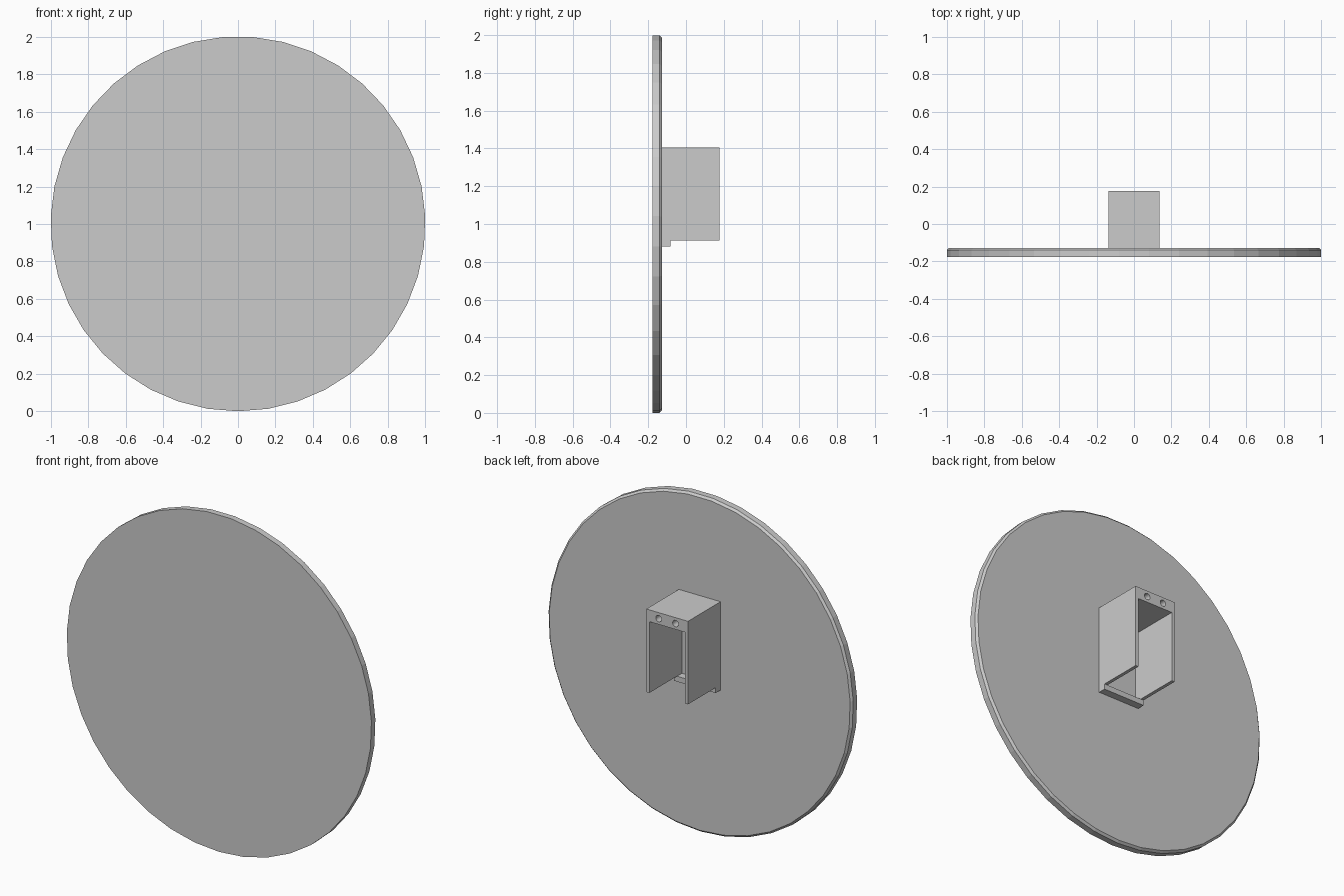
import bpy, bmesh
from math import sin, cos, tau, radians

if "Cube" in bpy.data.objects:
    bpy.data.objects.remove(bpy.data.objects["Cube"], do_unlink=True)

grey = bpy.data.materials.new("plain_grey")
grey.use_nodes = True
grey.diffuse_color = (0.6, 0.6, 0.6, 1)
grey.node_tree.nodes["Principled BSDF"].inputs["Base Color"].default_value = grey.diffuse_color

SIDES = 39
R = 1.0008
FRONT, DISC_BACK, BACK = -0.177, -0.128, 0.177
CHAMFER = 0.012


def loft(name, rings):
    """Closed solid through matching rings of points."""
    bm = bmesh.new()
    loops = [[bm.verts.new(p) for p in ring] for ring in rings]
    bm.faces.new(loops[0])
    bm.faces.new(loops[-1])
    n = len(loops[0])
    for a, b in zip(loops, loops[1:]):
        for i in range(n):
            j = (i + 1) % n
            bm.faces.new((a[i], a[j], b[j], b[i]))
    bmesh.ops.recalc_face_normals(bm, faces=bm.faces)
    mesh = bpy.data.meshes.new(name)
    bm.to_mesh(mesh)
    bm.free()
    mesh.materials.append(grey)
    obj = bpy.data.objects.new(name, mesh)
    bpy.context.collection.objects.link(obj)
    return obj


def extrude(name, outline, y0, y1):
    return loft(name, [[(x, y, z) for x, z in outline] for y in (y0, y1)])


def circle(r, y, n=SIDES, cx=0, cz=R):
    return [(cx + r * sin(tau * i / n), y, cz - r * cos(tau * i / n)) for i in range(n)]


# Round plate, with its back rim chamfered
loft("disc", [circle(R, FRONT), circle(R, DISC_BACK - CHAMFER),
              circle(R - CHAMFER, DISC_BACK)])

# Bracket: thick top block and two thin side walls, open below and behind
W, WALL = 0.137, 0.02
TOP, CEILING, BOTTOM, LIP_BOTTOM = 1.405, 1.335, 0.912, 0.88
half = [(W, TOP), (W, BOTTOM), (W - WALL, BOTTOM), (W - WALL, CEILING)]
arch = half + [(-x, z) for x, z in reversed(half)]
bracket = extrude("bracket", arch, DISC_BACK, BACK)

# Two screw holes in the back of the top block
for side in (-1, 1):
    cutter = loft("hole_cutter", [circle(0.019, y, 24, side * 0.055, 1.37)
                                  for y in (BACK - 0.15, BACK + 0.05)])
    cutter.hide_render = True
    mod = bracket.modifiers.new("hole", "BOOLEAN")
    mod.operation = "DIFFERENCE"
    mod.solver = "EXACT"
    mod.object = cutter
    bpy.context.view_layer.objects.active = bracket
    bpy.ops.object.modifier_apply(modifier=mod.name)
    bpy.data.objects.remove(cutter, do_unlink=True)

# Ledge across the foot of the bracket
extrude("bottom_lip", [(-W, LIP_BOTTOM), (W, LIP_BOTTOM), (W, BOTTOM), (-W, BOTTOM)],
        DISC_BACK, -0.083)
